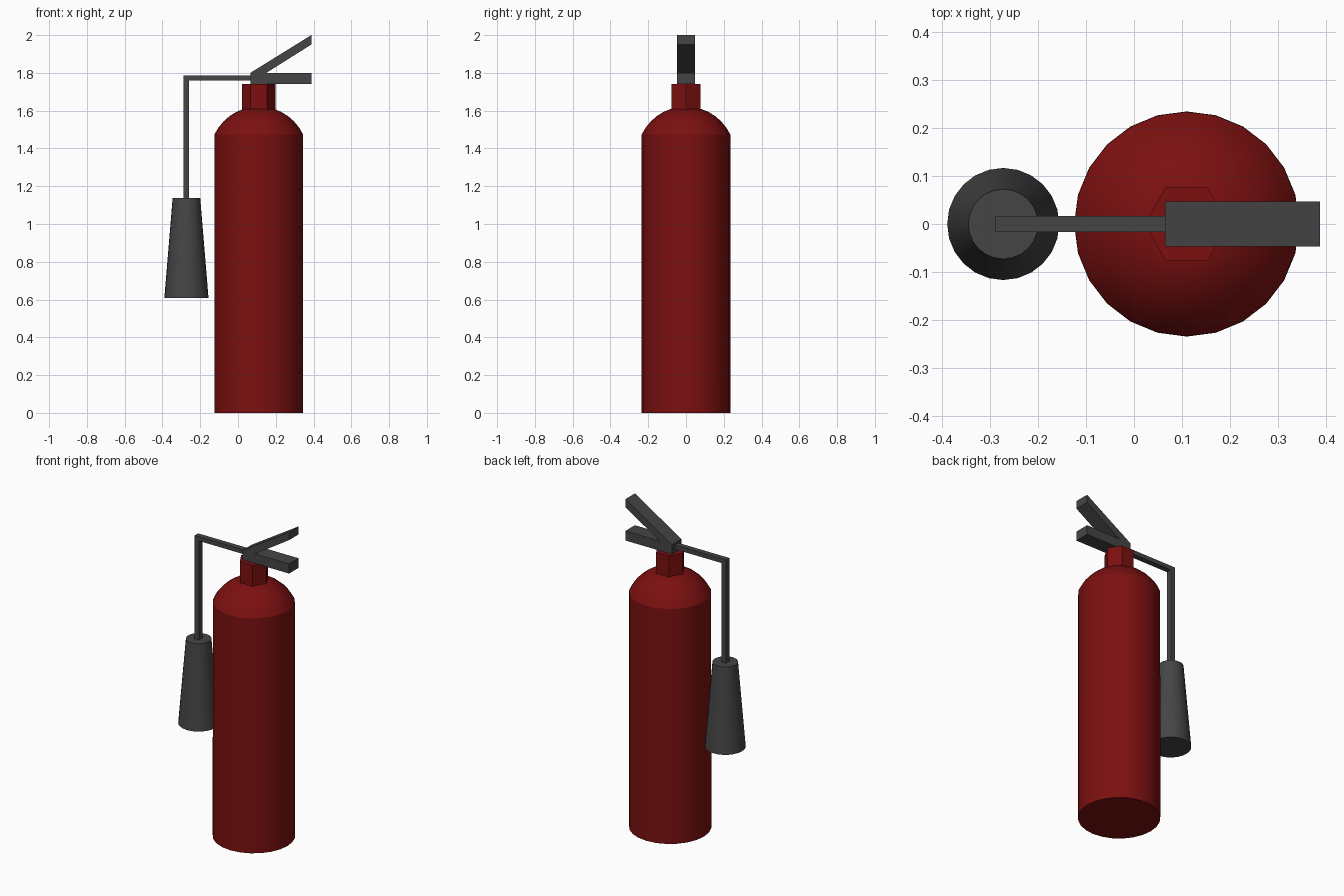
import bpy, bmesh, math

if "Cube" in bpy.data.objects:
    bpy.data.objects.remove(bpy.data.objects["Cube"])


def material(name, rgb):
    m = bpy.data.materials.new(name)
    m.diffuse_color = (*rgb, 1)
    m.use_nodes = True
    m.node_tree.nodes["Principled BSDF"].inputs["Base Color"].default_value = m.diffuse_color
    return m


RED = material("dark red", (0.2, 0.005, 0.005))
GREY = material("dark grey", (0.06, 0.06, 0.06))


def finish(name, bm, mat, smooth=None):
    bmesh.ops.recalc_face_normals(bm, faces=bm.faces)
    me = bpy.data.meshes.new(name)
    bm.to_mesh(me)
    bm.free()
    me.materials.append(mat)
    ob = bpy.data.objects.new(name, me)
    bpy.context.collection.objects.link(ob)
    if smooth:
        bpy.ops.object.select_all(action='DESELECT')
        ob.select_set(True)
        bpy.context.view_layer.objects.active = ob
        bpy.ops.object.shade_smooth_by_angle(angle=math.radians(smooth))
    return ob


def lathe(name, x, profile, sides, mat, smooth=None):
    """Stack rings of (radius, z) around a vertical axis at x and cap both ends."""
    bm = bmesh.new()
    rings = []
    for r, z in profile:
        angles = [math.tau * i / sides for i in range(sides)]
        rings.append([bm.verts.new((x + r * math.cos(a), r * math.sin(a), z)) for a in angles])
    for low, high in zip(rings, rings[1:]):
        for i in range(sides):
            j = (i + 1) % sides
            bm.faces.new((low[i], low[j], high[j], high[i]))
    bm.faces.new(rings[0])
    bm.faces.new(rings[-1])
    return finish(name, bm, mat, smooth)


def extrude_y(name, outline, half_width, mat):
    """Extrude an x-z outline symmetrically along y."""
    bm = bmesh.new()
    face = bm.faces.new([bm.verts.new((x, -half_width, z)) for x, z in outline])
    ext = bmesh.ops.extrude_face_region(bm, geom=[face])
    verts = [v for v in ext["geom"] if isinstance(v, bmesh.types.BMVert)]
    bmesh.ops.translate(bm, verts=verts, vec=(0, 2 * half_width, 0))
    return finish(name, bm, mat)


# Tank: straight cylinder with a spherical shoulder
R, ZC = 0.26, 1.362
shoulder = [(R * math.cos(a), ZC + R * math.sin(a))
            for a in (math.radians(25.7 + (72 - 25.7) * i / 5) for i in range(6))]
lathe("tank", 0.11, [(0.235, 0)] + shoulder, 24, RED, 30)

# Hexagonal neck
lathe("neck", 0.11, [(0.088, 1.58), (0.088, 1.74)], 6, RED)

# Carrying handle and squeeze lever in one forked piece
extrude_y("handle_lever", [(0.065, 1.74), (0.388, 1.74), (0.388, 1.80), (0.15, 1.80),
                           (0.388, 1.95), (0.388, 2.0), (0.065, 1.80)], 0.047, GREY)

# Bent hose
extrude_y("hose", [(0.07, 1.76), (0.07, 1.787), (-0.289, 1.787), (-0.289, 1.12),
                   (-0.259, 1.12), (-0.259, 1.76)], 0.017, GREY)

# Discharge horn
lathe("horn", -0.273, [(0.117, 0.607), (0.073, 1.138)], 24, GREY, 30)
